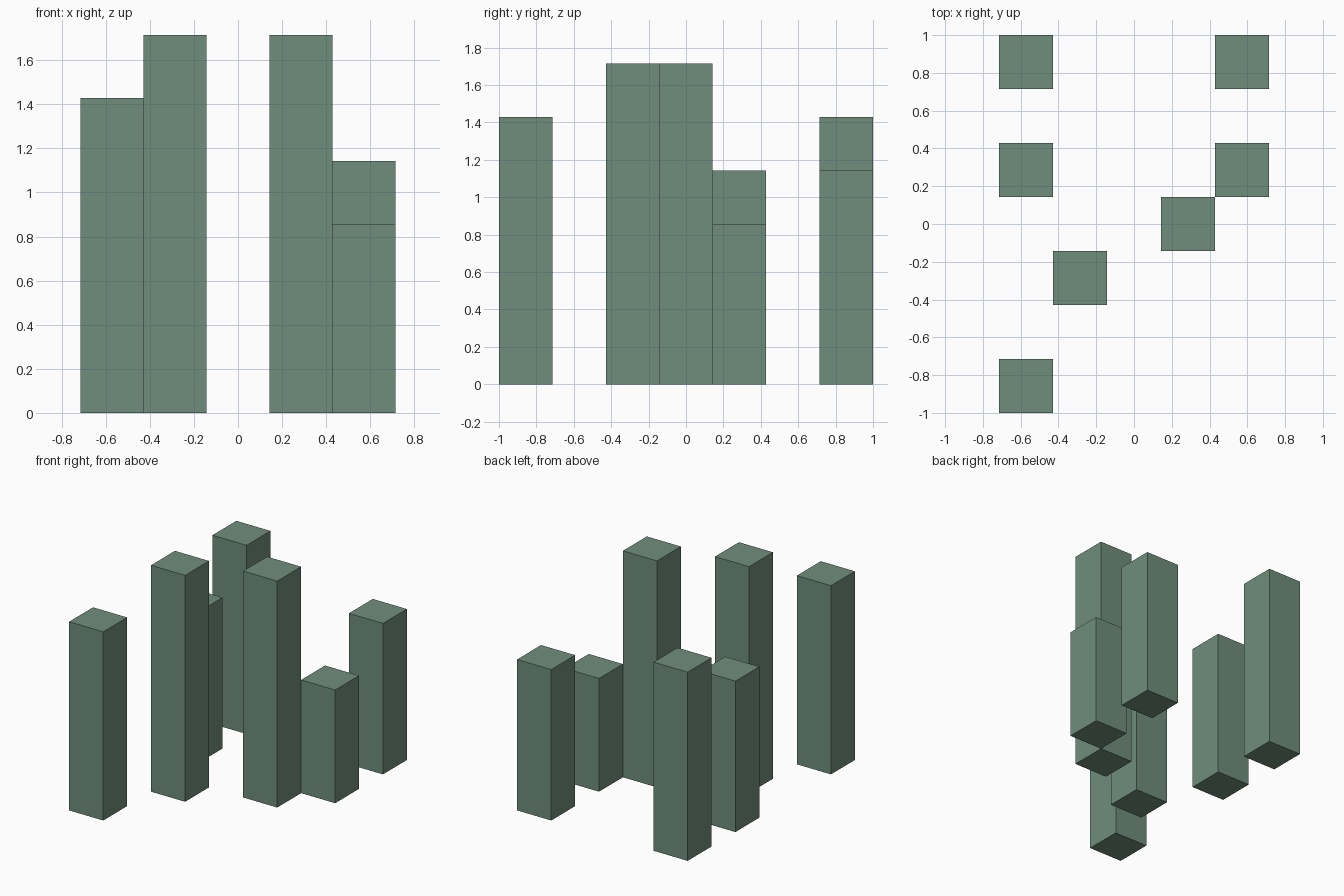
import bpy

if "Cube" in bpy.data.objects:
    bpy.data.objects.remove(bpy.data.objects["Cube"])

U = 2 / 7  # grid unit: column width and height step

green = bpy.data.materials.new("muted_green")
green.diffuse_color = (0.16, 0.27, 0.20, 1)
green.use_nodes = True
green.node_tree.nodes["Principled BSDF"].inputs["Base Color"].default_value = green.diffuse_color

# Column centres and heights in grid units
columns = {
    "front_left_column": (-2, -3, 5),
    "inner_left_column": (-1, -1, 6),
    "inner_right_column": (1, 0, 6),
    "right_column": (2, 1, 3),
    "left_column": (-2, 1, 4),
    "back_right_column": (2, 3, 4),
    "back_left_column": (-2, 3, 5),
}


def add_column(name, x, y, h):
    bpy.ops.mesh.primitive_cube_add(size=1, location=(x * U, y * U, h * U / 2))
    obj = bpy.context.object
    obj.name = name
    obj.scale = (U, U, h * U)
    bpy.ops.object.transform_apply(location=False, rotation=False, scale=True)
    obj.data.materials.append(green)


# Square columns standing on the ground
for name, (x, y, h) in columns.items():
    add_column(name, x, y, h)
